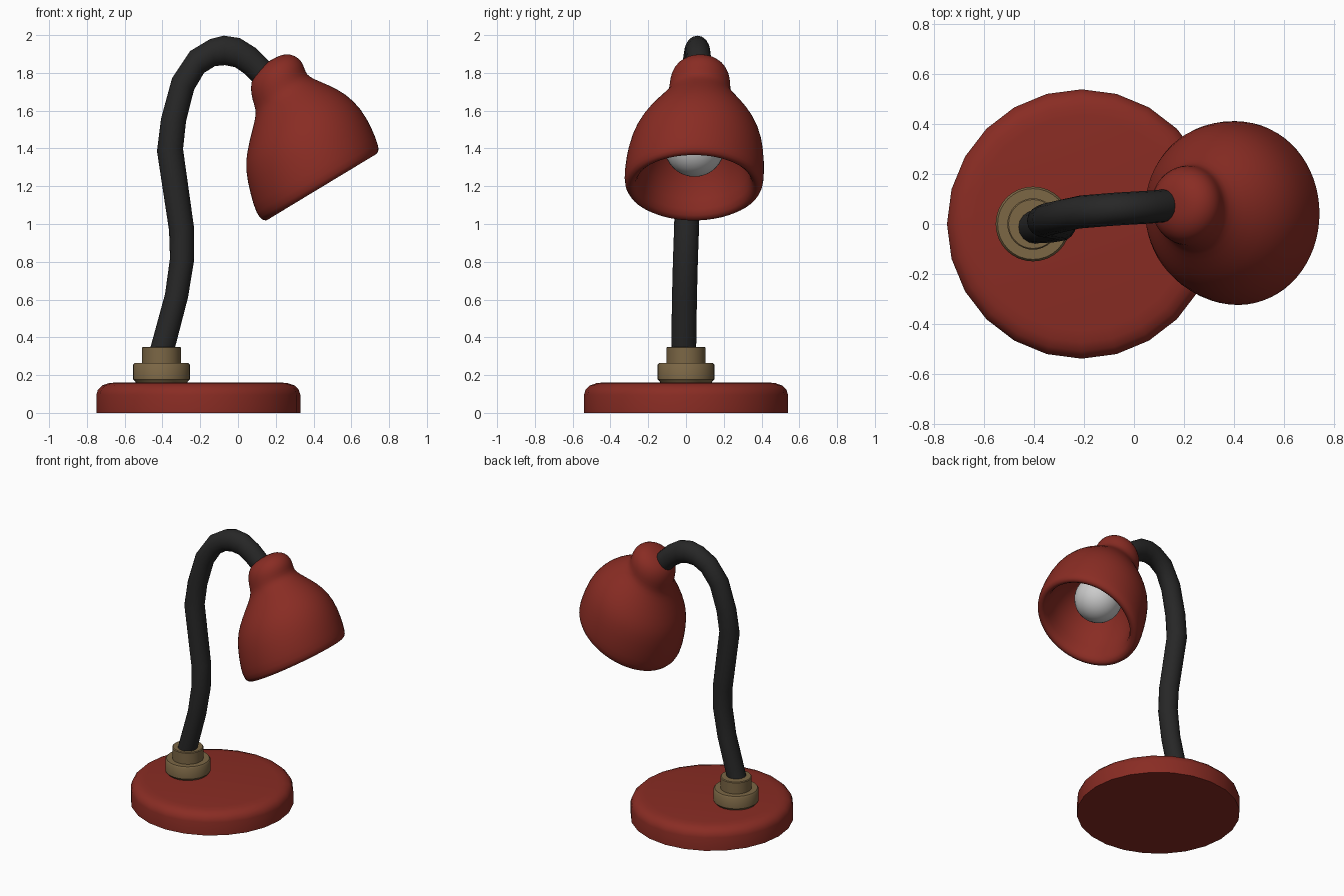
import bpy, bmesh, math
from mathutils import Vector


def material(name, r, g, b):
    m = bpy.data.materials.new(name)
    m.diffuse_color = (r, g, b, 1)
    return m


red = material("red_enamel", 0.25, 0.025, 0.017)
black = material("black_rubber", 0.02, 0.02, 0.02)
brass = material("brass", 0.2, 0.135, 0.06)


def loft(name, rings, sides, mat, angle=40, subsurf=0):
    """Skin rings given as (left x, left z, right x, right z, centre y, y radius or None)."""
    bm = bmesh.new()
    loops = []
    for lx, lz, rx, rz, yc, ry in rings:
        left, right = Vector((lx, yc, lz)), Vector((rx, yc, rz))
        mid, half = (left + right) / 2, (right - left) / 2
        across = Vector((0, ry or half.length, 0))
        loops.append([bm.verts.new(mid + half * math.cos(a) + across * math.sin(a))
                      for a in (2 * math.pi * i / sides for i in range(sides))])
    for a, b in zip(loops, loops[1:]):
        for i in range(sides):
            j = (i + 1) % sides
            bm.faces.new((a[i], a[j], b[j], b[i]))
    bm.faces.new(loops[0])
    bm.faces.new(loops[-1])
    bmesh.ops.recalc_face_normals(bm, faces=bm.faces)
    mesh = bpy.data.meshes.new(name)
    bm.to_mesh(mesh)
    bm.free()
    mesh.materials.append(mat)
    ob = bpy.data.objects.new(name, mesh)
    bpy.context.collection.objects.link(ob)
    bpy.ops.object.select_all(action='DESELECT')
    ob.select_set(True)
    bpy.context.view_layer.objects.active = ob
    if subsurf:
        ob.modifiers.new("Smooth", 'SUBSURF').levels = subsurf
        ob.modifiers["Smooth"].render_levels = subsurf
        bpy.ops.object.shade_smooth()
    else:
        bpy.ops.object.shade_smooth_by_angle(angle=math.radians(angle))
    return ob


def lathe(name, cx, profile, sides, mat):
    """Upright turned part from (radius, z) points."""
    return loft(name, [(cx - r, z, cx + r, z, 0, None) for r, z in profile], sides, mat)


# Round base with softened top edge
lathe("base", -0.21, [(0.54, 0), (0.54, 0.095), (0.532, 0.122), (0.51, 0.145),
                      (0.475, 0.157), (0.43, 0.162)], 24, red)

# Stepped brass collar
lathe("collar_lower", -0.405, [(0.13, 0.15), (0.14, 0.168), (0.15, 0.178), (0.15, 0.255),
                               (0.142, 0.265)], 32, brass)
lathe("collar_upper", -0.405, [(0.103, 0.25), (0.103, 0.345), (0.098, 0.35)], 32, brass)

# Bent neck: outer edge, inner edge, sideways drift
neck = [
    (-0.49, 0.25, -0.36, 0.22, -0.012), (-0.46, 0.36, -0.335, 0.34, -0.012),
    (-0.386, 0.63, -0.265, 0.61, -0.008), (-0.36, 0.82, -0.232, 0.81, -0.003),
    (-0.365, 0.965, -0.234, 0.99, 0.003), (-0.429, 1.386, -0.291, 1.397, 0.012),
    (-0.407, 1.56, -0.275, 1.545, 0.02), (-0.349, 1.772, -0.233, 1.71, 0.032),
    (-0.254, 1.915, -0.18, 1.80, 0.048), (-0.148, 1.979, -0.122, 1.836, 0.055),
    (-0.074, 1.997, -0.069, 1.841, 0.06), (0.01, 1.984, -0.015, 1.83, 0.064),
    (0.095, 1.931, 0.037, 1.794, 0.068), (0.17, 1.857, 0.085, 1.746, 0.074),
    (0.23, 1.79, 0.15, 1.69, 0.075)]
loft("neck", [n + (0.066,) for n in neck], 16, black, angle=60)

# Bell shade: inside surface, rolled lip, outside surface, rounded cap
shade = [
    (0.20, 1.495, 0.37, 1.597), (0.145, 1.37, 0.489, 1.575), (0.13, 1.19, 0.63, 1.485),
    (0.185, 1.065, 0.69, 1.375), (0.165, 1.02, 0.725, 1.36),
    (0.132, 1.012, 0.748, 1.383), (0.096, 1.05, 0.746, 1.415), (0.066, 1.15, 0.71, 1.51),
    (0.036, 1.286, 0.655, 1.61), (0.046, 1.38, 0.573, 1.69), (0.07, 1.48, 0.48, 1.737),
    (0.092, 1.56, 0.402, 1.767), (0.095, 1.605, 0.364, 1.79), (0.074, 1.66, 0.352, 1.825),
    (0.065, 1.72, 0.338, 1.862), (0.075, 1.775, 0.303, 1.893), (0.11, 1.822, 0.25, 1.903),
    (0.16, 1.86, 0.20, 1.883)]
loft("shade", [s + (0.075 - 0.033 * max(0, min(1, (1.75 - (s[1] + s[3]) / 2) / 0.5)), None)
               for s in shade], 32, red, subsurf=1)

# Bulb
bpy.ops.mesh.primitive_uv_sphere_add(segments=32, ring_count=16, radius=0.16,
                                     location=(0.345, 0.045, 1.41))
bpy.context.object.name = "bulb"
bpy.ops.object.shade_smooth()
